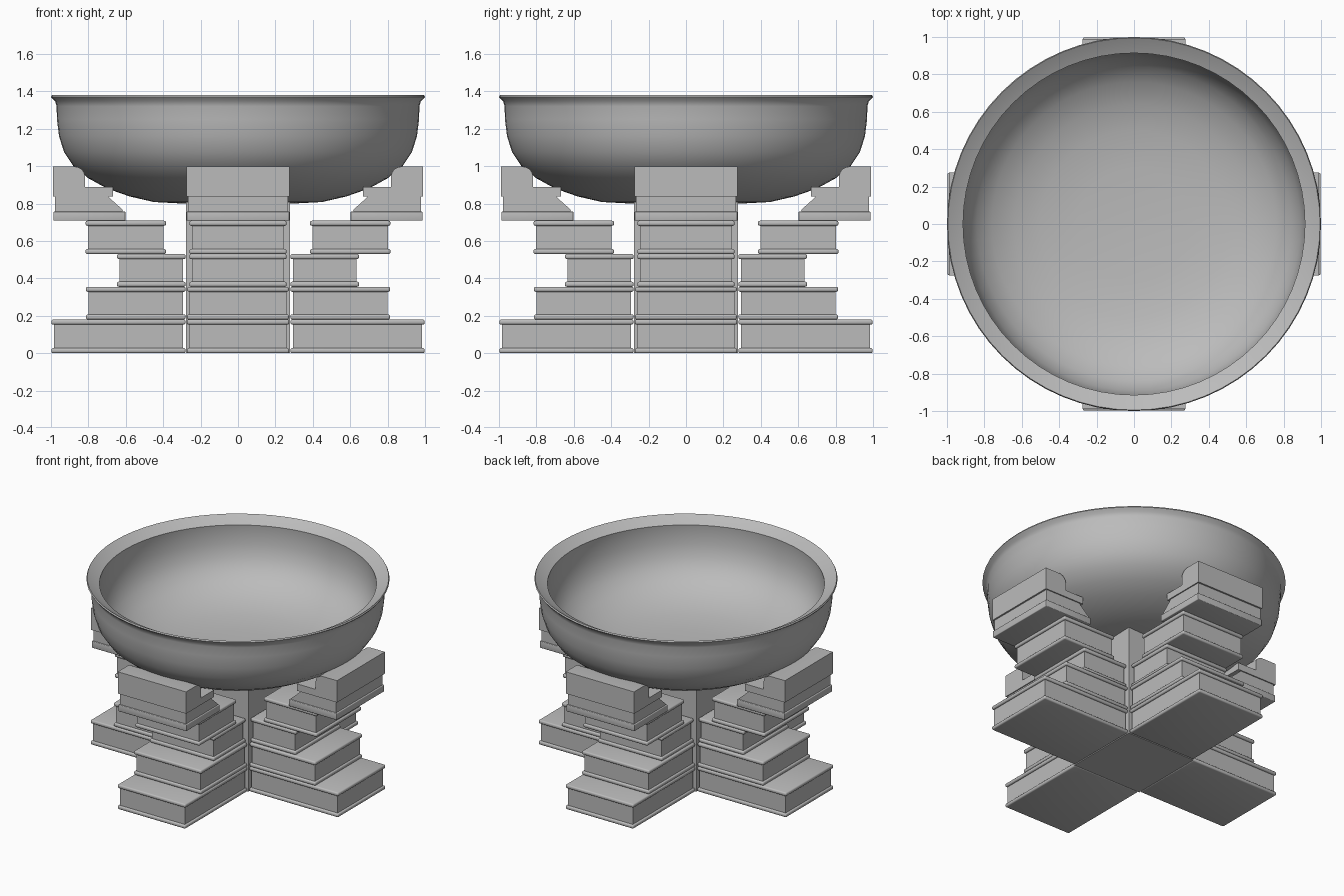
import bpy, bmesh, math
from mathutils import Matrix, Vector

if "Cube" in bpy.data.objects:
    bpy.data.objects.remove(bpy.data.objects["Cube"])

stone = bpy.data.materials.new("grey_stone")
stone.use_nodes = True
grey = (0.5, 0.5, 0.5, 1)
stone.diffuse_color = grey
stone.node_tree.nodes["Principled BSDF"].inputs["Base Color"].default_value = grey


def finish(bm, name, angle=0.0, smooth=30):
    bmesh.ops.recalc_face_normals(bm, faces=bm.faces)
    bm.transform(Matrix.Rotation(angle, 4, "Z"))
    mesh = bpy.data.meshes.new(name)
    bm.to_mesh(mesh)
    bm.free()
    mesh.materials.append(stone)
    obj = bpy.data.objects.new(name, mesh)
    bpy.context.collection.objects.link(obj)
    bpy.ops.object.select_all(action="DESELECT")
    obj.select_set(True)
    bpy.context.view_layer.objects.active = obj
    bpy.ops.object.shade_smooth_by_angle(angle=math.radians(smooth))
    return obj


def add_box(bm, x0, x1, half, z0, z1, bevel=0.0):
    place = Matrix.Translation(((x0 + x1) / 2, 0, (z0 + z1) / 2))
    size = Matrix.Diagonal((x1 - x0, half * 2, z1 - z0, 1))
    verts = bmesh.ops.create_cube(bm, size=1, matrix=place @ size)["verts"]
    if bevel:
        edges = {e for v in verts for e in v.link_edges}
        bmesh.ops.bevel(bm, geom=list(edges), offset=bevel, segments=3,
                        profile=0.5, affect="EDGES")


def add_extrusion(bm, outline, half):
    # outline in x and z, extruded across y
    face = bm.faces.new([bm.verts.new((x, -half, z)) for x, z in outline])
    new = bmesh.ops.extrude_face_region(bm, geom=[face])["geom"]
    moved = [g for g in new if isinstance(g, bmesh.types.BMVert)]
    bmesh.ops.translate(bm, verts=moved, vec=Vector((0, half * 2, 0)))


# stacked blocks of one arm: inner x, outer x, half width, bottom, top
TIERS = [(0.28, 0.998, 0.274, 0.0, 0.18),
         (0.28, 0.813, 0.272, 0.18, 0.355),
         (0.28, 0.647, 0.26, 0.355, 0.53),
         (0.385, 0.815, 0.26, 0.53, 0.708)]
LIP, INSET = 0.027, 0.013

for side, angle in zip(("left", "back", "right", "front"),
                       (i * math.pi / 2 for i in range(4))):
    # tiers with a rounded lip above and below a recessed body
    for n, (x0, x1, half, z0, z1) in enumerate(TIERS, 1):
        bm = bmesh.new()
        add_box(bm, x0, x1, half, z0, z0 + LIP, 0.01)
        add_box(bm, x0, x1, half, z1 - LIP, z1, 0.01)
        add_box(bm, x0 + INSET, x1 - INSET, half - INSET,
                z0 + LIP / 2, z1 - LIP / 2)
        finish(bm, f"{side}_tier_{n}", angle)

    # bracket: foot plate, sloped neck and stepped head holding the bowl
    bm = bmesh.new()
    add_box(bm, 0.602, 0.987, 0.275, 0.708, 0.757, 0.005)
    add_extrusion(bm, [(0.62, 0.75), (0.978, 0.75), (0.978, 0.842),
                       (0.7, 0.842), (0.615, 0.765)], 0.267)
    curve = [(0.873 - 0.055 * math.sin(a), 0.942 + 0.055 * math.cos(a))
             for a in (i * math.pi / 12 for i in range(7))]
    add_extrusion(bm, [(0.668, 0.838), (0.99, 0.838), (0.99, 0.997)]
                  + curve + [(0.818, 0.888), (0.668, 0.888)], 0.275)
    finish(bm, f"{side}_bracket", angle)

# central column under the bowl
bm = bmesh.new()
add_box(bm, -0.278, 0.278, 0.278, 0.0, 0.82)
finish(bm, "central_column")

# bowl: radius and height from outer base, over the rim, to inner floor
PROFILE = [(0, 0.8), (0.3, 0.8), (0.45, 0.808), (0.58, 0.838), (0.7, 0.88),
           (0.8, 0.935), (0.88, 1.0), (0.93, 1.075), (0.957, 1.16),
           (0.968, 1.25), (0.97, 1.32), (0.978, 1.348), (0.995, 1.362),
           (1.0, 1.37), (0.995, 1.38), (0.955, 1.355), (0.914, 1.335),
           (0.918, 1.29), (0.912, 1.2), (0.89, 1.11), (0.84, 1.03),
           (0.76, 0.965), (0.64, 0.91), (0.5, 0.875), (0.3, 0.855),
           (0, 0.85)]
bm = bmesh.new()
verts = [bm.verts.new((r, 0, z)) for r, z in PROFILE]
edges = [bm.edges.new(pair) for pair in zip(verts, verts[1:])]
bmesh.ops.spin(bm, geom=verts + edges, cent=(0, 0, 0), axis=(0, 0, 1),
               angle=math.tau, steps=64, use_merge=True)
bmesh.ops.remove_doubles(bm, verts=bm.verts, dist=0.0005)
finish(bm, "bowl", smooth=45)
